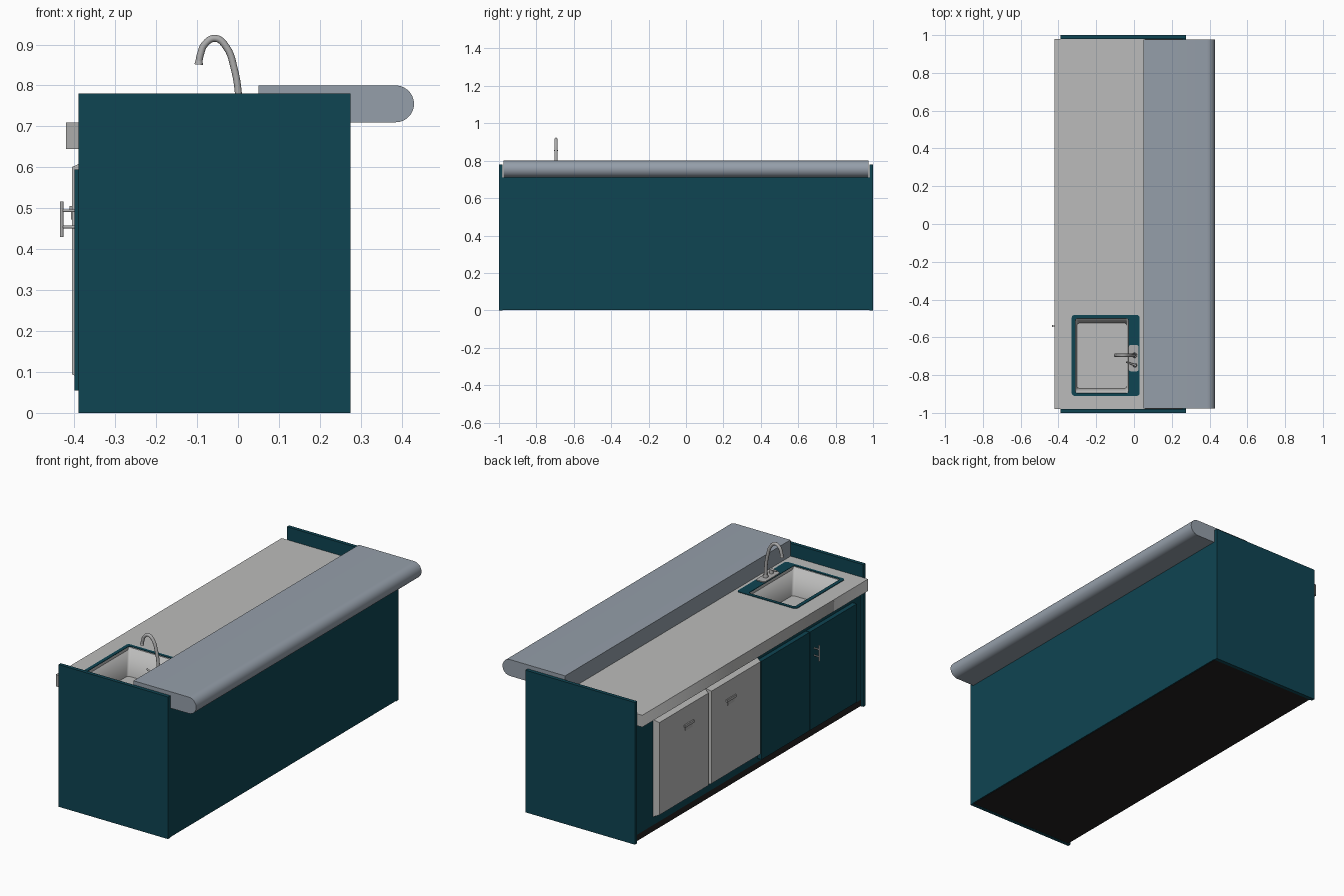
import bpy, bmesh, math
from mathutils import Vector

if "Cube" in bpy.data.objects:
    bpy.data.objects.remove(bpy.data.objects["Cube"])


def mat(name, r, g, b):
    m = bpy.data.materials.new(name)
    m.diffuse_color = (r, g, b, 1)
    m.use_nodes = True
    m.node_tree.nodes["Principled BSDF"].inputs["Base Color"].default_value = m.diffuse_color
    return m


TEAL = mat("teal_paint", 0.0045, 0.058, 0.084)
STONE = mat("light_grey_worktop", 0.50, 0.50, 0.495)
SLATE = mat("blue_grey_bar_top", 0.30, 0.345, 0.40)
STEEL = mat("steel", 0.42, 0.42, 0.42)
BLACK = mat("dark_base", 0.016, 0.015, 0.015)


def add(name, bm, material):
    bmesh.ops.recalc_face_normals(bm, faces=bm.faces[:])
    me = bpy.data.meshes.new(name)
    bm.to_mesh(me)
    bm.free()
    me.materials.append(material)
    ob = bpy.data.objects.new(name, me)
    bpy.context.collection.objects.link(ob)
    return ob


def smooth(ob):
    bpy.ops.object.select_all(action='DESELECT')
    ob.select_set(True)
    bpy.context.view_layer.objects.active = ob
    bpy.ops.object.shade_smooth_by_angle(angle=math.radians(35))


def prism(name, pts, vec, material):
    """Extrude a closed outline along vec."""
    bm = bmesh.new()
    f = bm.faces.new([bm.verts.new(p) for p in pts])
    r = bmesh.ops.extrude_face_region(bm, geom=[f])
    bmesh.ops.translate(bm, vec=vec, verts=[v for v in r["geom"] if isinstance(v, bmesh.types.BMVert)])
    return add(name, bm, material)


def box(name, x, y, z, material):
    pts = [(x[0], y[0], z[0]), (x[1], y[0], z[0]), (x[1], y[1], z[0]), (x[0], y[1], z[0])]
    return prism(name, pts, (0, 0, z[1] - z[0]), material)


def rod(name, a, b, r1, r2, material, seg=16):
    a, b = Vector(a), Vector(b)
    bm = bmesh.new()
    bmesh.ops.create_cone(bm, cap_ends=True, segments=seg, radius1=r1, radius2=r2, depth=(b - a).length)
    bmesh.ops.rotate(bm, matrix=(b - a).to_track_quat('Z', 'Y').to_matrix(), verts=bm.verts)
    bmesh.ops.translate(bm, vec=(a + b) / 2, verts=bm.verts)
    ob = add(name, bm, material)
    smooth(ob)
    return ob


def rounded(x, y, r, n=5):
    """Outline of a rectangle with rounded corners."""
    if r == 0:
        return [(x[0], y[0]), (x[1], y[0]), (x[1], y[1]), (x[0], y[1])]
    out = []
    for k, (cx, cy) in enumerate([(x[1] - r, y[1] - r), (x[0] + r, y[1] - r),
                                  (x[0] + r, y[0] + r), (x[1] - r, y[0] + r)]):
        for i in range(n):
            a = math.pi / 2 * (k + i / (n - 1))
            out.append((cx + r * math.cos(a), cy + r * math.sin(a)))
    return out


def to_mesh(ob):
    bpy.ops.object.select_all(action='DESELECT')
    ob.select_set(True)
    bpy.context.view_layer.objects.active = ob
    bpy.ops.object.convert(target='MESH')


def plate(name, loops, z, material):
    """Flat plate from outlines; a second outline is a hole."""
    cu = bpy.data.curves.new(name, 'CURVE')
    cu.dimensions, cu.fill_mode = '2D', 'BOTH'
    cu.extrude = (z[1] - z[0]) / 2
    for pts in loops:
        s = cu.splines.new('POLY')
        s.points.add(len(pts) - 1)
        for p, q in zip(s.points, pts):
            p.co = (*q, 0, 1)
        s.use_cyclic_u = True
    cu.materials.append(material)
    ob = bpy.data.objects.new(name, cu)
    ob.location.z = sum(z) / 2
    bpy.context.collection.objects.link(ob)
    to_mesh(ob)


# Carcass: end panels, customer-side panel, front frame, base
for side, y in (("front", (-1, -0.98)), ("back", (0.98, 1))):
    box(side + "_end_panel", (-0.39, 0.275), y, (0, 0.78), TEAL)
box("customer_side_panel", (0.255, 0.275), (-0.98, 0.98), (0.003, 0.711), TEAL)
box("cabinet_frame", (-0.375, -0.355), (-0.98, 0.98), (0.035, 0.646), TEAL)
box("base", (-0.375, 0.27), (-0.98, 0.98), (0.001, 0.035), BLACK)

# Worktop with sink opening
HOLE = ((-0.31, -0.03), (-0.895, -0.50))
plate("worktop", [rounded((-0.42, 0.06), (-0.979, 0.979), 0), rounded(*HOLE, 0.01)],
      (0.645, 0.71), STONE)

# Bar top with rounded nose
R = 0.045
nose = [(0.05, -0.977, 0.80), (0.05, -0.977, 0.71)]
nose += [(0.385 + R * math.sin(a), -0.977, 0.755 - R * math.cos(a))
         for a in [math.pi * i / 20 for i in range(21)]]
smooth(prism("bar_top", nose, (0, 1.954, 0), SLATE))

# Sink rim and tapered basin
plate("sink_rim", [rounded((-0.33, 0.03), (-0.91, -0.482), 0.015), rounded(*HOLE, 0.01)],
      (0.709, 0.713), TEAL)
bm = bmesh.new()
rings = []
for x, y, z in (((-0.311, -0.029), (-0.896, -0.499), 0.712),
                ((-0.302, -0.038), (-0.870, -0.525), 0.56)):
    rings.append([bm.verts.new((*p, z)) for p in rounded(x, y, 0.012)])
n = len(rings[0])
for i in range(n):
    j = (i + 1) % n
    bm.faces.new([rings[0][i], rings[0][j], rings[1][j], rings[1][i]])
bm.faces.new(rings[1])
basin = add("sink_basin", bm, STONE)
basin.data.flip_normals()
solid = basin.modifiers.new("wall", 'SOLIDIFY')
solid.thickness = 0.004
solid.offset = -1
smooth(basin)

# Faucet: mounting plate, curved spout, lever
FY = -0.695
plate("faucet_plate", [rounded((-0.028, 0.025), (-0.78, -0.64), 0.012)], (0.712, 0.718), STEEL)
rod("spout_collar", (0.003, FY, 0.717), (0.003, FY, 0.735), 0.014, 0.012, STEEL)
path = [(0.003, 0.717), (0.001, 0.78), (-0.009, 0.84), (-0.028, 0.893),
        (-0.055, 0.915), (-0.08, 0.902), (-0.092, 0.875), (-0.096, 0.855)]
cu = bpy.data.curves.new("spout", 'CURVE')
cu.dimensions = '3D'
cu.bevel_depth, cu.bevel_resolution, cu.resolution_u = 0.0085, 4, 6
cu.use_fill_caps = True
sp = cu.splines.new('BEZIER')
sp.bezier_points.add(len(path) - 1)
for p, (x, z) in zip(sp.bezier_points, path):
    p.co = (x, FY, z)
    p.handle_left_type = p.handle_right_type = 'AUTO'
cu.materials.append(STEEL)
spout = bpy.data.objects.new("spout", cu)
bpy.context.collection.objects.link(spout)
to_mesh(spout)
smooth(spout)
rod("spout_tip", (-0.095, FY, 0.862), (-0.096, FY, 0.851), 0.008, 0.0105, STEEL)
rod("lever_post", (0.005, -0.748, 0.717), (0.005, -0.748, 0.738), 0.011, 0.009, STEEL)
rod("lever", (0.012, -0.750, 0.738), (-0.042, -0.730, 0.746), 0.006, 0.004, STEEL)

# Two fridge doors with chamfered fronts and small pulls
for k, (y0, y1, hy) in enumerate(((0.372, 0.822, 0.555), (-0.08, 0.37, 0.19)), 1):
    bm = bmesh.new()
    lo, hi = [], []
    for y, z, sy, sz in ((y0, 0.08, 1, 1), (y1, 0.08, -1, 1), (y1, 0.615, -1, -1), (y0, 0.615, 1, -1)):
        lo.append(bm.verts.new((-0.374, y, z)))
        hi.append(bm.verts.new((-0.405, y + 0.012 * sy, z + 0.014 * sz)))
    bm.faces.new(lo)
    bm.faces.new(hi)
    for i in range(4):
        j = (i + 1) % 4
        bm.faces.new([lo[i], lo[j], hi[j], hi[i]])
    add(f"fridge_door_{k}", bm, STONE)
    box(f"fridge_pull_{k}", (-0.412, -0.404), (hy - 0.04, hy + 0.04), (0.492, 0.506), STEEL)
    box(f"fridge_pull_cup_{k}", (-0.408, -0.404), (hy - 0.03, hy + 0.03), (0.472, 0.492), STEEL)

# Cupboard doors
for k, y in enumerate(((-0.50, -0.085), (-0.91, -0.505)), 1):
    box(f"cupboard_door_{k}", (-0.40, -0.374), y, (0.055, 0.595), TEAL)

# Bar handle on the sink cupboard
HY = -0.54
rod("handle_bar", (-0.431, HY, 0.43), (-0.431, HY, 0.517), 0.0045, 0.0045, STEEL)
for k, z in enumerate((0.454, 0.494), 1):
    rod(f"handle_standoff_{k}", (-0.399, HY, z), (-0.431, HY, z), 0.0035, 0.0035, STEEL)
